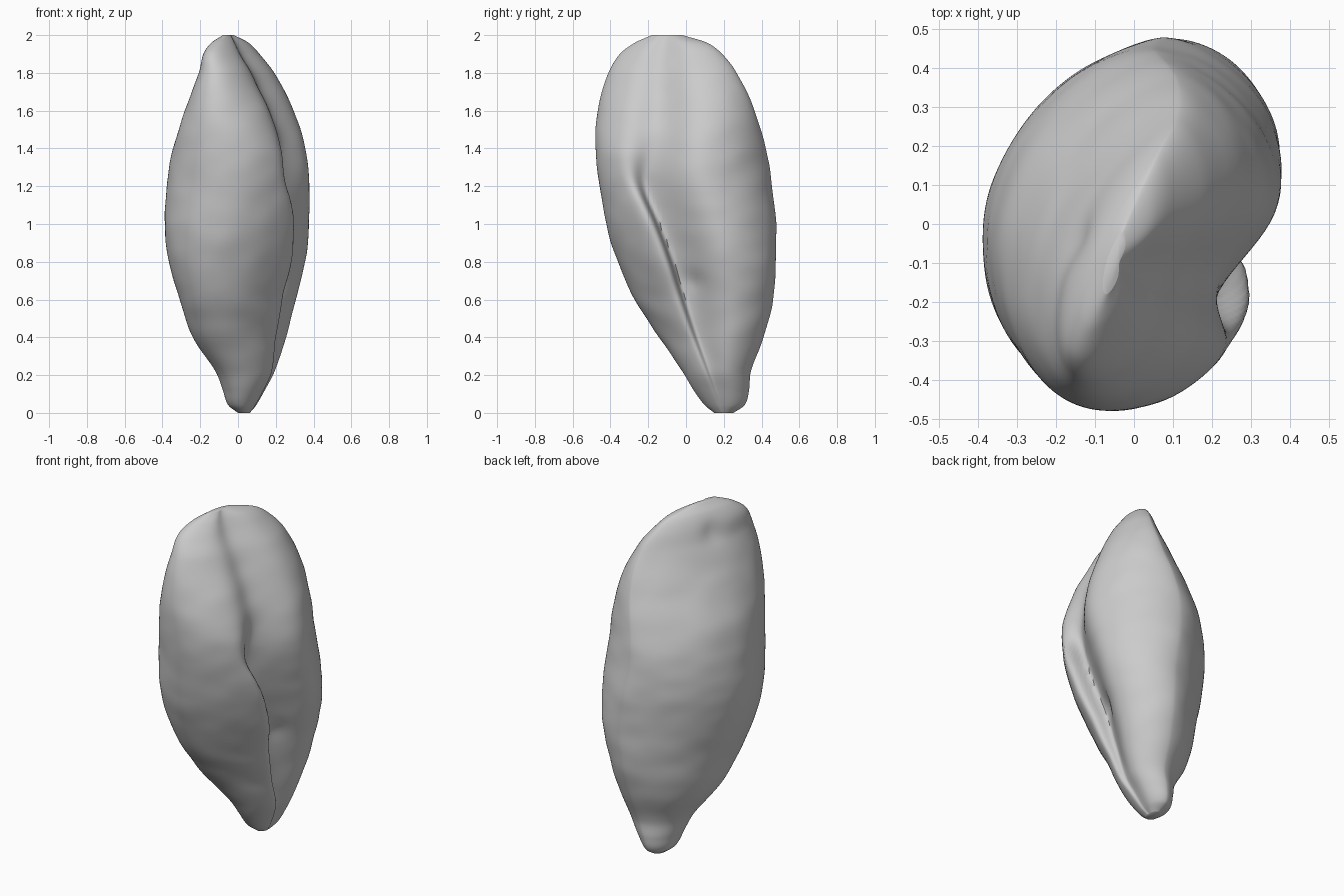
import bpy
import bmesh
import math
from mathutils import Vector, noise

default_cube = bpy.data.objects.get("Cube")
if default_cube:
    bpy.data.objects.remove(default_cube, do_unlink=True)

# Height, left, right, front, back, crease line, tilt of the oval section
PROFILE = [
    (0, 0, .065, .15, .25, .2, .1),
    (.04, -.05, .1, .1, .31, .19, .1),
    (.12, -.08, .15, .04, .335, .17, .1),
    (.22, -.12, .205, -.02, .345, .14, .18),
    (.4, -.24, .265, -.14, .41, .09, .28),
    (.6, -.31, .32, -.27, .46, .04, .3),
    (.8, -.365, .375, -.36, .475, -.01, .26),
    (1, -.39, .395, -.42, .475, -.08, .18),
    (1.22, -.375, .385, -.46, .455, -.17, .12),
    (1.4, -.345, .37, -.48, .425, -.16, .17),
    (1.6, -.28, .305, -.465, .365, -.14, .35),
    (1.8, -.21, .2, -.41, .27, -.13, .55),
    (1.9, -.185, .12, -.35, .19, -.12, .65),
    (1.96, -.14, .06, -.27, .11, -.11, .7),
    (2, -.08, -.02, -.18, -.02, -.1, .7),
]
RINGS, SIDES = 140, 144


def lerp(a, b, t):
    return a + (b - a) * t


def smoothstep(t):
    t = min(max(t, 0), 1)
    return t * t * (3 - 2 * t)


def slope(i, col):
    """Profile slope at row i, from its neighbours."""
    low, high = PROFILE[max(i - 1, 0)], PROFILE[min(i + 1, len(PROFILE) - 1)]
    return (high[col] - low[col]) / (high[0] - low[0])


def profile_at(z):
    """Smoothly interpolated profile row (cubic Hermite)."""
    i = 0
    while i < len(PROFILE) - 2 and PROFILE[i + 1][0] < z:
        i += 1
    a, b = PROFILE[i], PROFILE[i + 1]
    span = b[0] - a[0]
    t = (z - a[0]) / span
    row = []
    for col in range(1, len(a)):
        bend = span * t * (1 - t) * ((1 - t) * slope(i, col) - t * slope(i + 1, col))
        row.append(lerp(a[col], b[col], smoothstep(t)) + bend)
    return row


def dent(point, centre, radius, depth):
    """Push points near centre inward, toward the long axis."""
    offset = point - Vector(centre)
    inward = Vector((-point.x, -point.y, 0)).normalized()
    return inward * depth * math.exp(-offset.length_squared / radius ** 2)


def grain_point(z, angle):
    left, right, front, back, crease, tilt = profile_at(z)
    c, s = math.cos(angle), math.sin(angle)
    half_x, half_y = (right - left) / 2, (back - front) / 2
    y = (front + back) / 2 + half_y * s
    upper = smoothstep((z - 1.1) / .4)

    # Tilted oval section, slightly pointed toward the back
    power = lerp(1.2, 1.35, upper) if s > 0 else 1
    across = math.copysign(abs(c) ** power, c)
    x = (left + right) / 2 + half_x * (tilt * s + math.sqrt(1 - tilt ** 2) * across)

    # Crease: soft valley near the top, undercut below the front lobe's widest point
    if c > 0:
        width = half_y * (lerp(.15, .3, upper) if y < crease else .34)
        cut = half_x * lerp(.4, .3, upper) * math.exp(-((y - crease) / width) ** 2)
        cut *= smoothstep(c * 3) * min(1, .3 + z)
        x -= cut
        y -= lerp(.3, 0, upper) * cut
    point = Vector((x, y, z))

    # Dimples and fine wrinkles
    point += dent(point, (-.17, -.05, 1.87), .07, .02)
    point += dent(point, (.26, .03, .68), .06, .03)
    wrinkle = noise.noise(Vector((x * 6, y * 6, z * 9)))
    swell = noise.noise(Vector((x * 4, y * 4, z * 3 + 7)))
    fade = min(1, half_x * 4)
    return point + Vector((c, s, 0)) * fade * (.004 * wrinkle + .004 * swell)


# Grain body, lofted from rings packed closer at both ends
bm = bmesh.new()
rings = []
for i in range(RINGS + 1):
    z = 1 - math.cos(math.pi * i / RINGS)
    rings.append([bm.verts.new(grain_point(z, math.tau * k / SIDES)) for k in range(SIDES)])
for lower, upper in zip(rings, rings[1:]):
    for k in range(SIDES):
        n = (k + 1) % SIDES
        bm.faces.new((lower[k], lower[n], upper[n], upper[k]))
bm.faces.new(rings[0][::-1])
bm.faces.new(rings[-1])
bmesh.ops.recalc_face_normals(bm, faces=bm.faces)

mesh = bpy.data.meshes.new("grain_body")
bm.to_mesh(mesh)
bm.free()
grain = bpy.data.objects.new("grain_body", mesh)
bpy.context.collection.objects.link(grain)

# Plain grey husk
husk = bpy.data.materials.new("husk_grey")
husk.use_nodes = True
grey = (.6, .6, .6, 1)
husk.diffuse_color = grey
husk.node_tree.nodes["Principled BSDF"].inputs["Base Color"].default_value = grey
mesh.materials.append(husk)

bpy.ops.object.select_all(action="DESELECT")
grain.select_set(True)
bpy.context.view_layer.objects.active = grain
bpy.ops.object.shade_smooth_by_angle(angle=math.radians(60))
